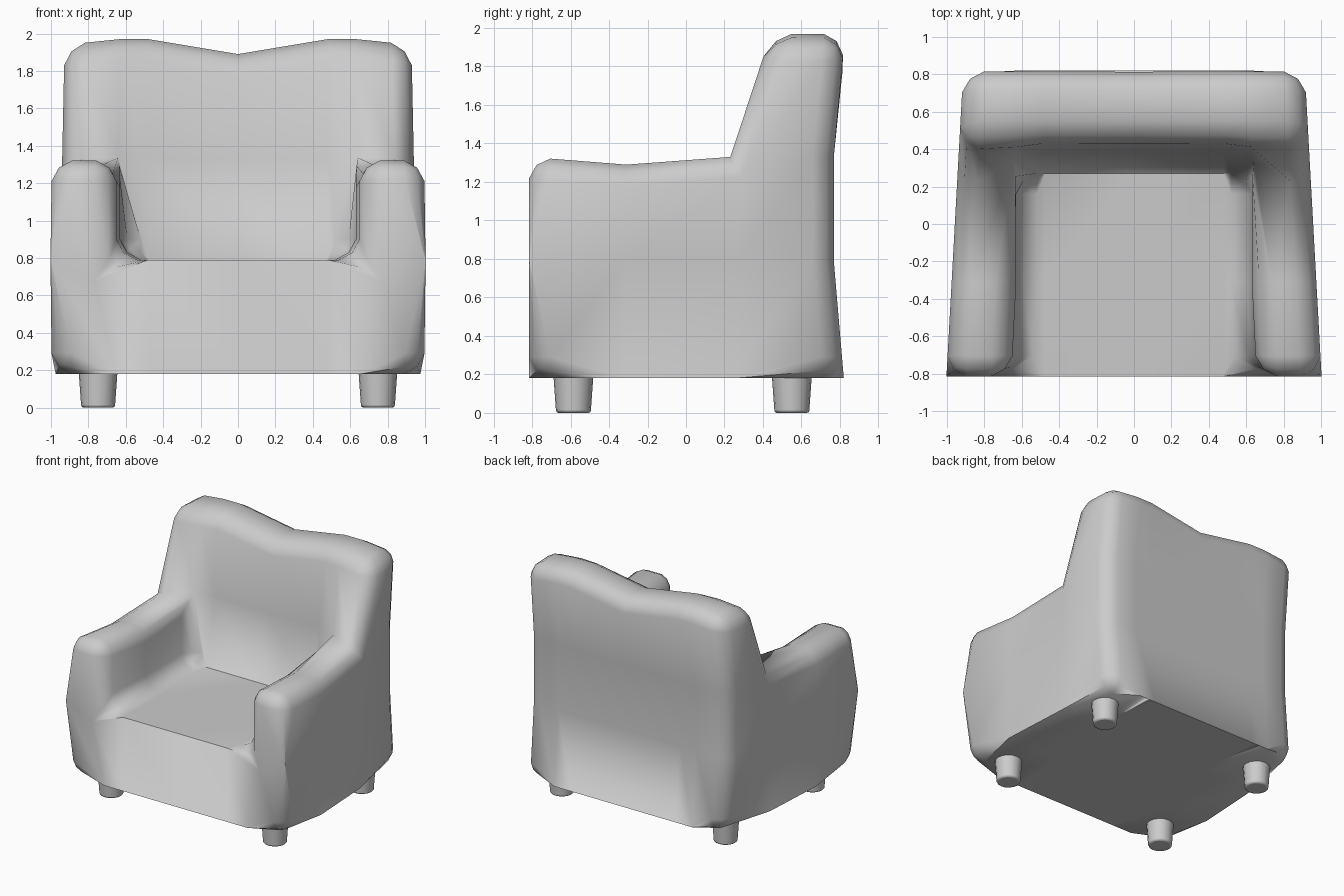
import bpy, bmesh
from mathutils import Vector

if "Cube" in bpy.data.objects:
    bpy.data.objects.remove(bpy.data.objects["Cube"])

XS = [-1.0, -0.63, -0.48, 0.0, 0.48, 0.63, 1.0]
YS = [-0.815, -0.31, 0.25, 0.82]
ZS = [0.18, 0.79, 1.33, 1.96]


def filled(i, j, k):
    """Block layout: base, two arms and a backrest."""
    if not (0 <= i < 6 and 0 <= j < 3 and 0 <= k < 3):
        return False
    return k == 0 or j == 2 or (k == 1 and i in (0, 5))


def shape(i, j, k):
    """Soft, tapered position of each block corner."""
    x, y, z = XS[i], YS[j], ZS[k]
    outer, rim = i in (0, 6), i in (0, 1, 5, 6)
    if j == 2:                                   # leaning face of the backrest
        y = (0.25, 0.27, 0.38, 0.44)[k]
        if k == 2 and rim:
            y = 0.21 if outer else 0.27
    if j == 3:                                   # slightly hollow rear
        y = (0.82, 0.768, 0.768, 0.825)[k]
    if outer:                                    # sides narrow to the rear
        x *= 0.958 - 0.055 * y
    elif rim:
        x *= 1.04 if j == 0 else 1.0
    if k == 2 and j == 1:                        # dipped armrests
        z = 1.29
    if k == 3:                                   # wavy top edge
        z = (1.94, 1.97, 1.97, 1.89, 1.97, 1.97, 1.94)[i]
    return Vector((x, y, z))


# Upholstered body
bm = bmesh.new()
verts = {}


def vert(idx):
    if idx not in verts:
        verts[idx] = bm.verts.new(shape(*idx))
    return verts[idx]


axis_of = {}
for i in range(6):
    for j in range(3):
        for k in range(3):
            if not filled(i, j, k):
                continue
            for a in range(3):
                for s in (0, 1):
                    n = [i, j, k]
                    n[a] += 2 * s - 1
                    if filled(*n):
                        continue
                    b, c = (a + 1) % 3, (a + 2) % 3
                    loop = []
                    for u, v in ((0, 0), (1, 0), (1, 1), (0, 1)):
                        p = [i, j, k]
                        p[a] += s
                        p[b] += u
                        p[c] += v
                        loop.append(vert(tuple(p)))
                    f = bm.faces.new(loop if s else loop[::-1])
                    axis_of[f] = a

# Round every corner except the crease where arm meets backrest
joint = {verts[(i, 2, 2)] for i in (0, 1, 5, 6)}
edges = [e for e in bm.edges
         if len({axis_of[f] for f in e.link_faces}) > 1
         and not all(v in joint for v in e.verts)]
bmesh.ops.bevel(bm, geom=edges, offset=0.11, segments=2, profile=0.42,
                affect='EDGES', clamp_overlap=True)
bmesh.ops.recalc_face_normals(bm, faces=bm.faces)
for f in bm.faces:
    f.smooth = True
me = bpy.data.meshes.new("armchair_body")
bm.to_mesh(me)
bm.free()
body = bpy.data.objects.new("armchair_body", me)
bpy.context.collection.objects.link(body)

# Short tapered feet
for row, y in (("front", -0.585), ("rear", 0.55)):
    for side, x in (("left", -0.748), ("right", 0.748)):
        bpy.ops.mesh.primitive_cone_add(vertices=16, radius1=0.09, radius2=0.105,
                                        depth=0.21, location=(x, y, 0.105))
        foot = bpy.context.object
        foot.name = f"{row}_{side}_foot"
        mod = foot.modifiers.new("soft_rim", 'BEVEL')
        mod.width = 0.012
        mod.segments = 2
        mod.limit_method = 'ANGLE'
        mod.angle_limit = 1.0
        bpy.ops.object.shade_smooth_by_angle()
